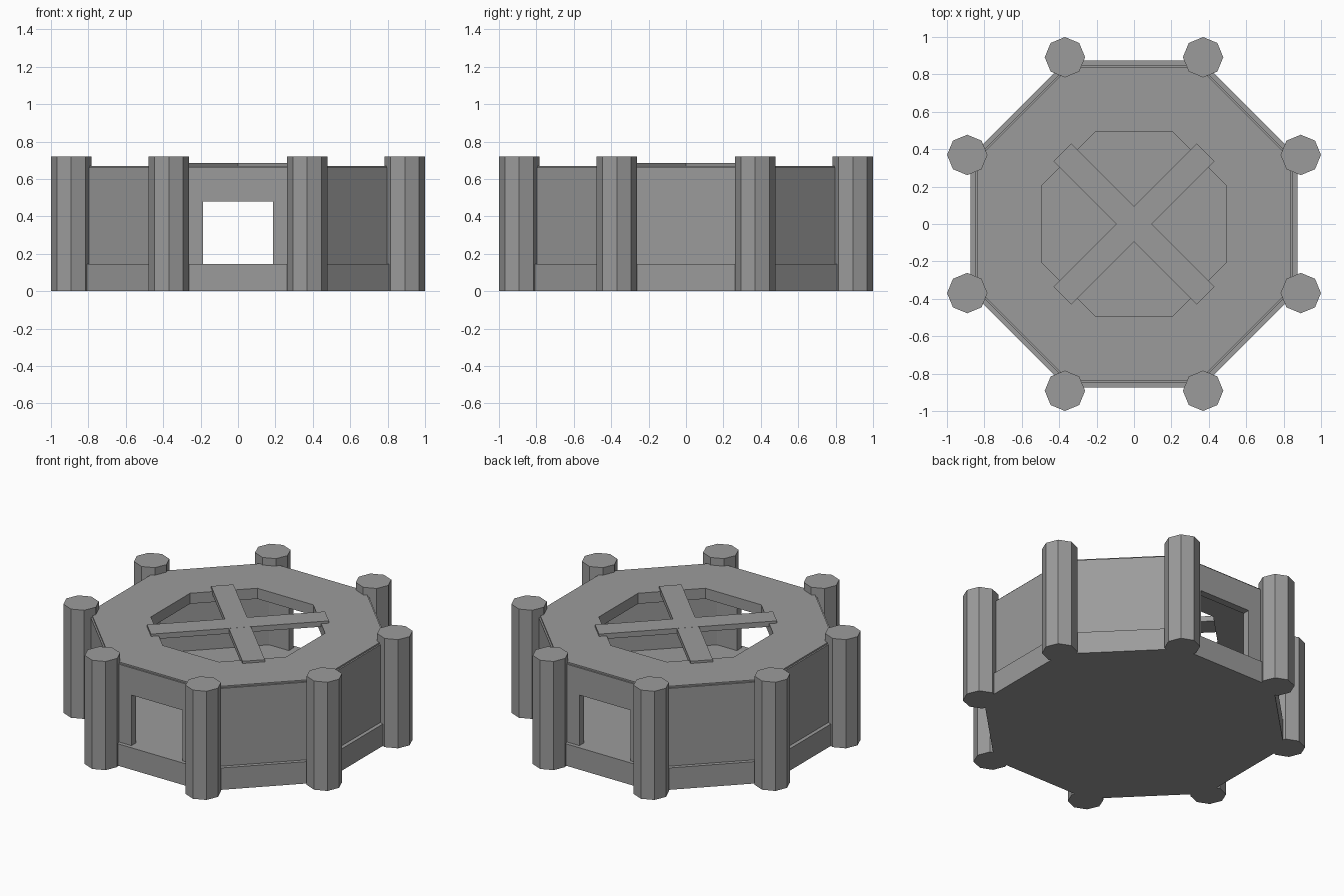
import bpy, bmesh, math
from mathutils import Matrix

cube = bpy.data.objects.get("Cube")
if cube:
    bpy.data.objects.remove(cube, do_unlink=True)

stone = bpy.data.materials.new("grey stone")
stone.use_nodes = True
GREY = (0.33, 0.33, 0.33, 1)
stone.diffuse_color = GREY
stone.node_tree.nodes["Principled BSDF"].inputs["Base Color"].default_value = GREY


def finish(name, bm):
    bmesh.ops.recalc_face_normals(bm, faces=bm.faces)
    mesh = bpy.data.meshes.new(name)
    bm.to_mesh(mesh)
    bm.free()
    mesh.materials.append(stone)
    obj = bpy.data.objects.new(name, mesh)
    bpy.context.collection.objects.link(obj)
    return obj


def octagon(bm, apothem, z):
    r = apothem / math.cos(math.pi / 8)
    angles = [math.pi / 8 + i * math.pi / 4 for i in range(8)]
    return [bm.verts.new((r * math.cos(a), r * math.sin(a), z)) for a in angles]


def octagon_slab(name, apothem, z0, z1, inner=None):
    """Octagonal slab, hollowed to a ring when an inner apothem is given."""
    bm = bmesh.new()
    loops = [octagon(bm, apothem, z0), octagon(bm, apothem, z1)]
    if inner:
        loops += [octagon(bm, inner, z1), octagon(bm, inner, z0)]
        loops.append(loops[0])
    else:
        bm.faces.new(loops[0])
        bm.faces.new(loops[1])
    for a, b in zip(loops, loops[1:]):
        for i in range(8):
            j = (i + 1) % 8
            bm.faces.new((a[i], a[j], b[j], b[i]))
    return finish(name, bm)


def box(name, size, center, turn=0):
    bm = bmesh.new()
    bmesh.ops.create_cube(bm, size=1, matrix=Matrix.Translation(center)
                          @ Matrix.Rotation(turn, 4, "Z") @ Matrix.Diagonal((*size, 1)))
    return finish(name, bm)


# Plinth, hollow wall and roof with an open middle
octagon_slab("base", 0.873, 0, 0.145)
wall = octagon_slab("wall", 0.848, 0.145, 0.66, inner=0.80)
octagon_slab("roof", 0.838, 0.60, 0.67, inner=0.495)

# Front and back doorways cut through the wall
cutter = box("door_cutter", (0.375, 2, 0.38), (0, 0, 0.29))
cutter.hide_render = True
cut = wall.modifiers.new("doorways", "BOOLEAN")
cut.operation = "DIFFERENCE"
cut.solver = "EXACT"
cut.object = cutter
bpy.context.view_layer.update()
cut_mesh = bpy.data.meshes.new_from_object(
    wall.evaluated_get(bpy.context.evaluated_depsgraph_get()))
wall.modifiers.clear()
wall.data = cut_mesh
bpy.data.objects.remove(cutter, do_unlink=True)

# Crossed beams over the roof opening
for i, side in enumerate((1, -1)):
    box(f"roof_beam_{i + 1}", (1.085, 0.136, 0.035),
        (0, 0, 0.6675 - 0.0005 * i), side * math.pi / 4)

# Eight-sided column on every corner
for i in range(8):
    a = math.pi / 8 + i * math.pi / 4
    bm = bmesh.new()
    bmesh.ops.create_cone(bm, cap_ends=True, segments=8, radius1=0.108, radius2=0.108,
                          depth=0.72, matrix=Matrix.Translation(
                              (0.965 * math.cos(a), 0.965 * math.sin(a), 0.36)))
    finish(f"column_{i + 1}", bm)
